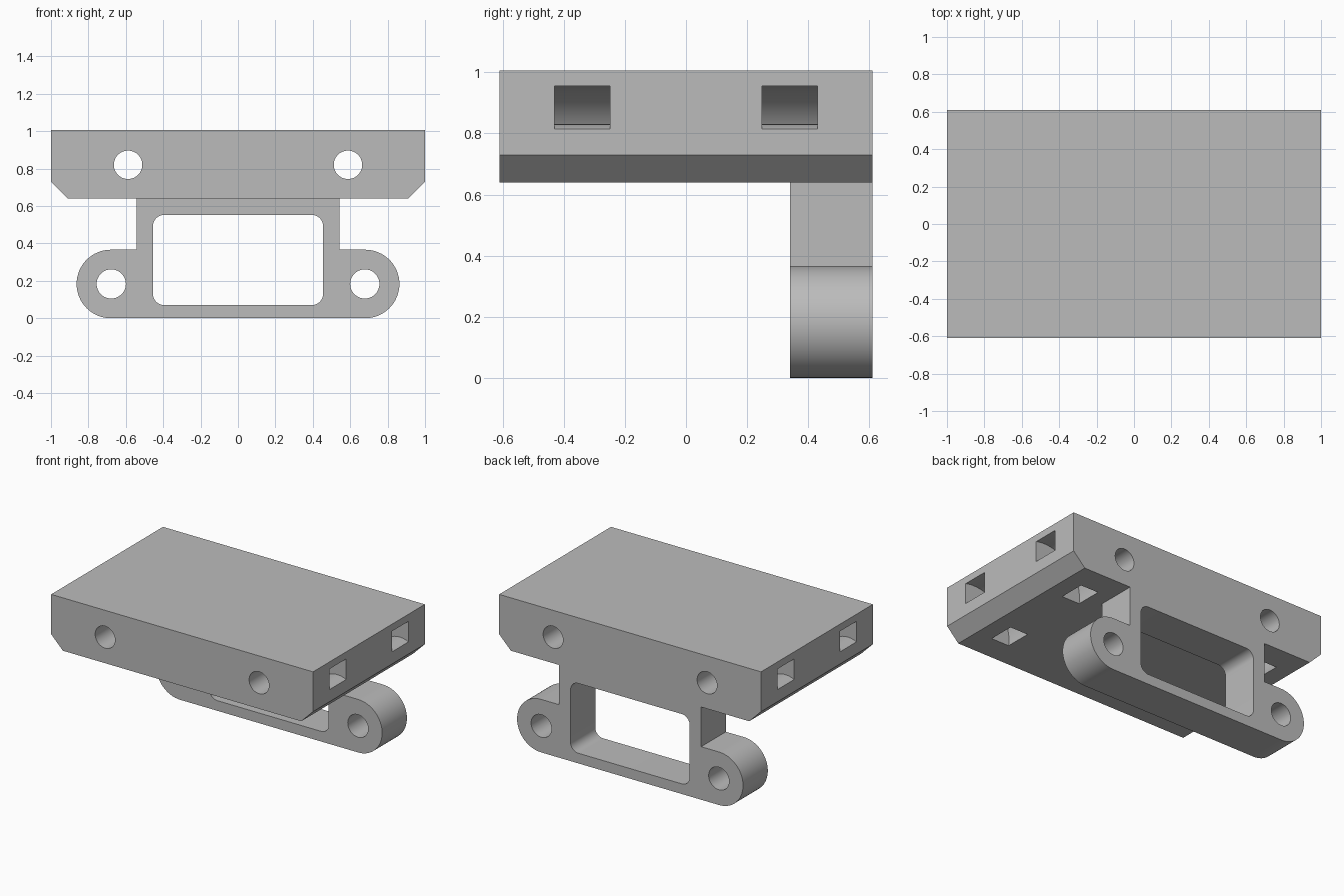
import bpy, bmesh
from math import cos, sin, radians

if "Cube" in bpy.data.objects:
    bpy.data.objects.remove(bpy.data.objects["Cube"], do_unlink=True)

grey = bpy.data.materials.new("plain grey")
grey.use_nodes = True
colour = (0.5, 0.5, 0.5, 1)
grey.diffuse_color = colour
grey.node_tree.nodes["Principled BSDF"].inputs["Base Color"].default_value = colour

FRONT, BACK = -0.61, 0.61
BRACKET_FRONT = 0.34


def arc(cx, cz, r, start, end, steps):
    """Points of an arc in the XZ plane, angles in degrees."""
    angles = [radians(start + (end - start) * i / steps) for i in range(steps + 1)]
    return [(cx + r * cos(a), cz + r * sin(a)) for a in angles]


def mirrored(half):
    """Close a right-hand outline with its mirror image."""
    return half + [(-x, z) for x, z in reversed(half)]


def prism(name, outline, y0, y1):
    """Extrude an XZ outline along Y."""
    bm = bmesh.new()
    face = bm.faces.new([bm.verts.new((x, y0, z)) for x, z in outline])
    extruded = bmesh.ops.extrude_face_region(bm, geom=[face])["geom"]
    bmesh.ops.translate(bm, vec=(0, y1 - y0, 0),
                        verts=[v for v in extruded if isinstance(v, bmesh.types.BMVert)])
    bmesh.ops.recalc_face_normals(bm, faces=bm.faces)
    mesh = bpy.data.meshes.new(name)
    bm.to_mesh(mesh)
    bm.free()
    mesh.materials.append(grey)
    obj = bpy.data.objects.new(name, mesh)
    bpy.context.collection.objects.link(obj)
    return obj


def combine(target, other, operation):
    """Apply an exact boolean and discard the second object."""
    mod = target.modifiers.new(operation.lower(), "BOOLEAN")
    mod.operation, mod.solver, mod.object = operation, "EXACT", other
    bpy.context.view_layer.objects.active = target
    bpy.ops.object.modifier_apply(modifier=mod.name)
    bpy.data.objects.remove(other, do_unlink=True)


def circle(cx, cz, r):
    return arc(cx, cz, r, 0, 360, 48)[:-1]


# Thick top plate with chamfered lower long edges
body = prism("mounting_plate_with_bracket",
             mirrored([(0.91, 0.64), (1, 0.73), (1, 1.005)]), FRONT, BACK)

# Hanging bracket with rounded ears, running up into the plate
ear = arc(0.68, 0.183, 0.183, -90, 90, 32)
bracket = prism("bracket", mirrored(ear + [(0.543, 0.366), (0.543, 0.7)]),
                BRACKET_FRONT, BACK)
combine(body, bracket, "UNION")

# Rounded rectangular window through the bracket
window = mirrored(arc(0.395, 0.13, 0.06, -90, 0, 10) + arc(0.395, 0.492, 0.06, 0, 90, 10))
combine(body, prism("window_cutter", window, BRACKET_FRONT - 0.1, BACK + 0.1), "DIFFERENCE")

for side in (-1, 1):
    # Bolt holes through the plate and the ears
    for x, z, r in ((0.588, 0.82, 0.076), (0.678, 0.183, 0.078)):
        combine(body, prism("hole_cutter", circle(side * x, z, r), FRONT - 0.1, BACK + 0.1),
                "DIFFERENCE")
    # Curved strap tunnels from the side face down to the underside
    tunnel = arc(0.933, 0.681, 0.283, 30, 210, 48) + arc(0.933, 0.681, 0.149, 210, 30, 48)
    tunnel = [(side * x, z) for x, z in tunnel]
    for y in (-0.34, 0.34):
        combine(body, prism("strap_cutter", tunnel, y - 0.091, y + 0.091), "DIFFERENCE")

bpy.ops.object.select_all(action="DESELECT")
body.select_set(True)
bpy.context.view_layer.objects.active = body
bpy.ops.object.shade_smooth_by_angle(angle=radians(30))
